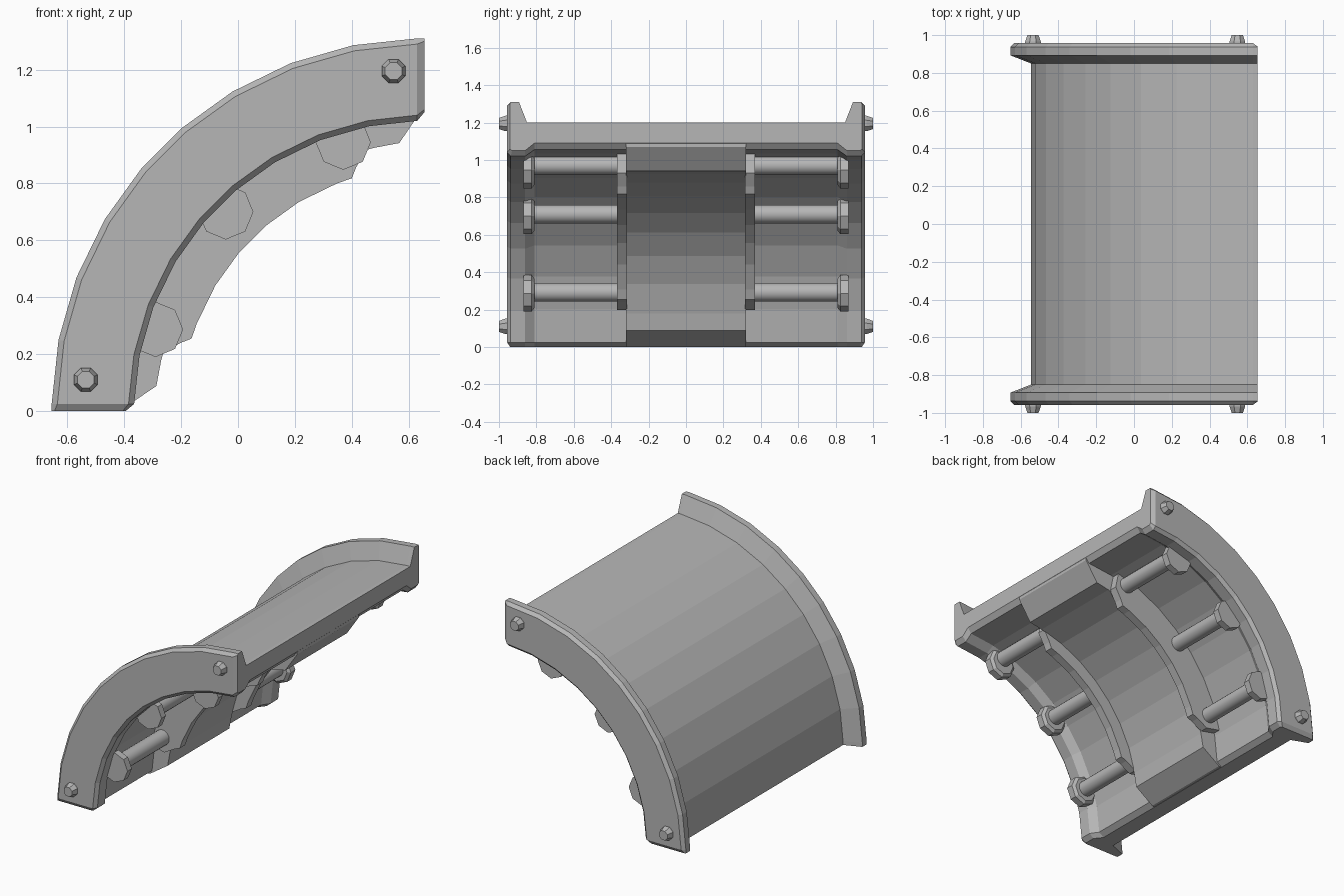
import bpy, bmesh, math

if "Cube" in bpy.data.objects:
    bpy.data.objects.remove(bpy.data.objects["Cube"])

CX = 0.655                     # arc centre is at (CX, 0) in the xz plane
ARC = [11, 21, 31, 40.5, 49.5, 59, 69, 79]

grey = bpy.data.materials.new("grey_metal")
grey.diffuse_color = (0.47, 0.47, 0.47, 1)
grey.use_nodes = True
grey.node_tree.nodes["Principled BSDF"].inputs["Base Color"].default_value = grey.diffuse_color


def finish(bm, name):
    bmesh.ops.recalc_face_normals(bm, faces=bm.faces)
    me = bpy.data.meshes.new(name)
    bm.to_mesh(me)
    bm.free()
    me.materials.append(grey)
    ob = bpy.data.objects.new(name, me)
    bpy.context.collection.objects.link(ob)
    return ob


def sweep(name, rings):
    """Each ring is (angle, tangent offset, [(radius, y), ...])."""
    bm = bmesh.new()
    loops = []
    for ang, off, prof in rings:
        c, s = math.cos(math.radians(ang)), math.sin(math.radians(ang))
        loops.append([bm.verts.new((CX - r * c + off * s, y, r * s + off * c))
                      for r, y in prof])
    n = len(loops[0])
    for a, b in zip(loops, loops[1:]):
        for i in range(n):
            j = (i + 1) % n
            bm.faces.new((a[i], a[j], b[j], b[i]))
    bm.faces.new(loops[0])
    bm.faces.new(loops[-1])
    return finish(bm, name)


def lathe(name, x, z, stations, sides, phase=0.0):
    """Turned part along y; stations are (y, radius)."""
    bm = bmesh.new()
    loops = []
    for y, r in stations:
        angs = [phase + 2 * math.pi * i / sides for i in range(sides)]
        loops.append([bm.verts.new((x + r * math.cos(a), y, z + r * math.sin(a)))
                      for a in angs])
    for a, b in zip(loops, loops[1:]):
        for i in range(sides):
            j = (i + 1) % sides
            bm.faces.new((a[i], a[j], b[j], b[i]))
    bm.faces.new(loops[0])
    bm.faces.new(loops[-1])
    return finish(bm, name)


def mirrored(half):
    return half + [(r, -y) for r, y in reversed(half)]


# Curved shell with a flange on each side, chamfered at both ends
section = mirrored([(1.2, 0.85), (1.31, 0.893), (1.31, 0.937), (1.29, 0.957),
                    (1.04, 0.957), (1.02, 0.937), (1.02, 0.86), (1.055, 0.81)])
end = mirrored([(1.2, 0.85), (1.31, 0.893), (1.31, 0.937), (1.30, 0.94),
                (1.06, 0.94), (1.05, 0.93), (1.05, 0.86), (1.09, 0.81)])
sweep("curved_shell", [(0, 0, end), (0, 0.025, section)]
      + [(a, 0, section) for a in ARC]
      + [(90, -0.025, section), (90, 0, end)])


def box_section(inner, y0, y1, outer=1.12):
    return [(outer, y0), (outer, y1), (inner, y1), (inner, y0)]


# Thick middle band with sloped ends
band, band_end = box_section(0.942, -0.32, 0.32), box_section(1.07, -0.32, 0.32)
sweep("middle_band", [(0, 0.001, band_end), (0, 0.088, band)]
      + [(a, 0, band) for a in ARC]
      + [(90, -0.088, band), (90, -0.001, band_end)])

pins = [(CX - 0.945, 0.287), (CX - 0.698, 0.70), (CX - 0.285, 0.945)]
for side, label in ((-1, "front"), (1, "back")):
    # Rib beside the middle band
    steps = [(12, 0.95), (15.6, 0.89), (17.3, 0.857)]
    steps += [(a, 0.857) for a in ARC[1:-1]]
    steps += [(72.7, 0.857), (74.4, 0.89), (78, 0.95)]
    sweep(label + "_rib",
          [(a, 0, box_section(r, side * 0.315, side * 0.37)) for a, r in steps])

    # Rods with octagonal heads
    for i, (x, z) in enumerate(pins):
        rod = lathe(f"{label}_rod_{i}", x, z + (0.005, 0.01, 0.025)[i],
                    [(side * 0.33, 0.05), (side * 0.83, 0.05)], 20)
        for p in rod.data.polygons:
            p.use_smooth = len(p.vertices) == 4
        lathe(f"{label}_rod_head_{i}", x, z,
              [(side * 0.81, 0.078), (side * 0.825, 0.097), (side * 0.87, 0.097)], 8)

    # Tapered pegs on the flange
    for i, (x, z) in enumerate([(-0.535, 0.11), (0.547, 1.195)]):
        lathe(f"{label}_peg_{i}", x, z,
              [(side * 0.94, 0.045), (side * 0.965, 0.045), (side * 1.0, 0.032)],
              8, math.pi / 8)
